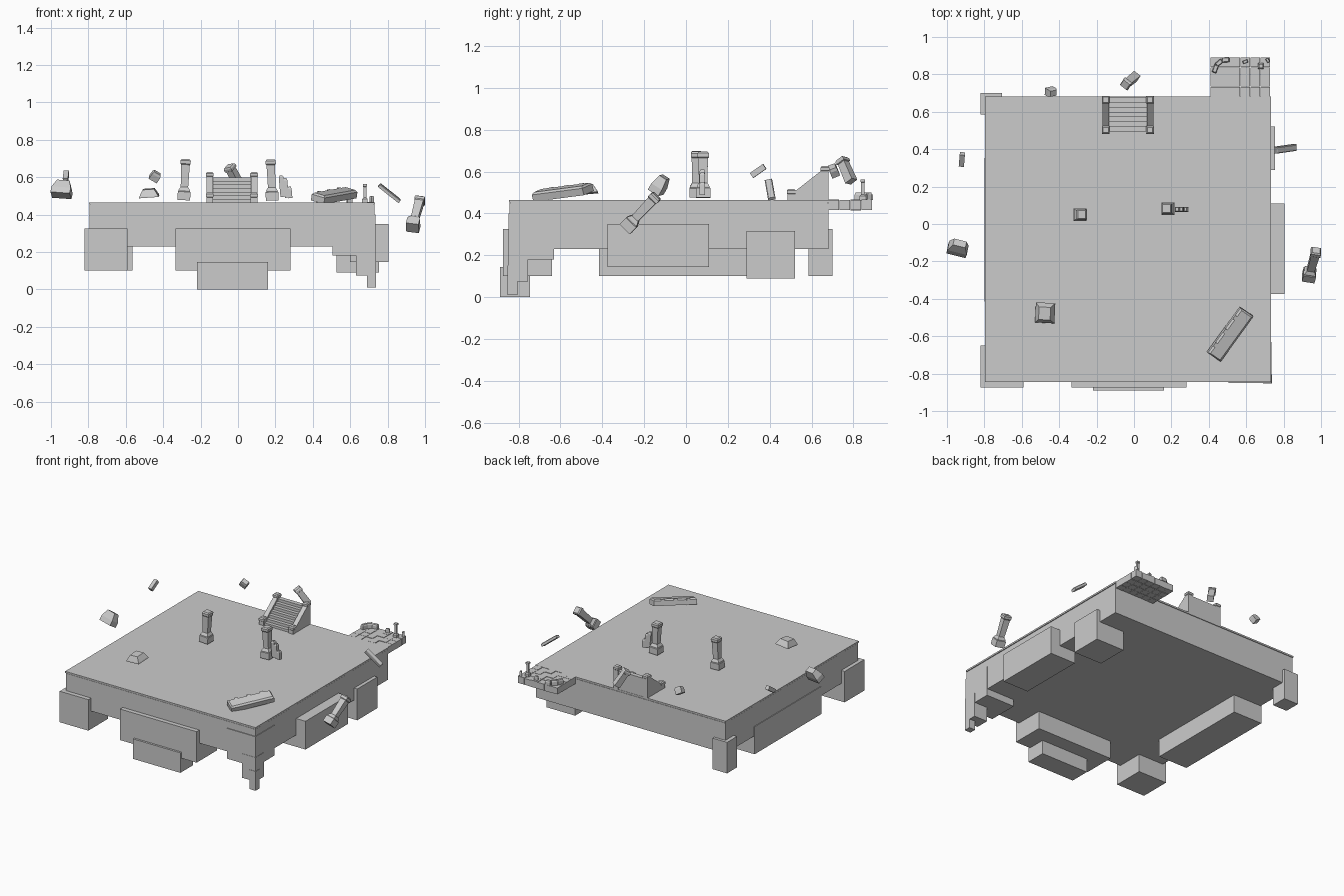
import bpy, bmesh, math, random
from mathutils import Vector, Matrix

if "Cube" in bpy.data.objects:
    bpy.data.objects.remove(bpy.data.objects["Cube"])

random.seed(4)


def finish(name, bm, loc=(0, 0, 0), rot=(0, 0, 0), axis=None, spin=0):
    """Turn a bmesh into a placed object; axis points its local z along a direction."""
    bmesh.ops.recalc_face_normals(bm, faces=bm.faces)
    me = bpy.data.meshes.new(name)
    bm.to_mesh(me)
    bm.free()
    ob = bpy.data.objects.new(name, me)
    bpy.context.collection.objects.link(ob)
    if axis:
        q = Vector(axis).to_track_quat('Z', 'Y').to_matrix().to_4x4()
        ob.matrix_world = Matrix.Translation(loc) @ q @ Matrix.Rotation(math.radians(spin), 4, 'Z')
    else:
        ob.location = loc
        ob.rotation_euler = [math.radians(a) for a in rot]
    return ob


def box(name, x0, x1, y0, y1, z0, z1):
    bm = bmesh.new()
    bmesh.ops.create_cube(bm, size=1)
    bmesh.ops.scale(bm, vec=(x1 - x0, y1 - y0, z1 - z0), verts=bm.verts)
    return finish(name, bm, ((x0 + x1) / 2, (y0 + y1) / 2, (z0 + z1) / 2))


def loft(name, rings, **place):
    """Rectangular rings (half x, half y, z) joined into a closed solid."""
    bm = bmesh.new()
    loops = [[bm.verts.new((sx * hx, sy * hy, z)) for sx, sy in ((-1, -1), (1, -1), (1, 1), (-1, 1))]
             for hx, hy, z in rings]
    for a, b in zip(loops, loops[1:]):
        for i in range(4):
            bm.faces.new((a[i], a[(i + 1) % 4], b[(i + 1) % 4], b[i]))
    bm.faces.new(loops[0])
    bm.faces.new(loops[-1])
    return finish(name, bm, **place)


def extrude_x(name, profile, x0, x1):
    """Side profile of (y, z) points extruded along x."""
    bm = bmesh.new()
    f = bm.faces.new([bm.verts.new((x0, y, z)) for y, z in profile])
    r = bmesh.ops.extrude_face_region(bm, geom=[f])
    bmesh.ops.translate(bm, vec=(x1 - x0, 0, 0),
                        verts=[v for v in r['geom'] if isinstance(v, bmesh.types.BMVert)])
    return finish(name, bm)


# Floor slab with thin paving layer
box("ground_slab", -.793, .73, -.843, .68, .23, .45)
box("paving_layer", -.796, .733, -.846, .682, .453, .465)
box("paving_joint", -.79, .727, -.84, .677, .45, .453)

# Broken masonry hanging around the edges
for n, b in {
    "front_left_block": (-.82, -.59, -.875, -.65, .10, .325),
    "front_block": (-.335, .28, -.875, -.64, .10, .325),
    "front_lower_block": (-.22, .16, -.89, -.745, 0, .145),
    "left_block": (-.798, -.565, -.415, .352, .10, .3),
    "back_left_block": (-.82, -.705, .585, .70, .10, .325),
    "right_block": (.60, .805, -.375, .11, .145, .35),
    "right_rear_block": (.527, .755, .29, .52, .09, .317),
    "corner_block_upper": (.505, .734, -.849, -.63, .18, .40),
    "corner_block_middle": (.63, .736, -.851, -.755, .075, .25),
    "corner_block_lower": (.69, .738, -.853, -.805, .01, .15),
}.items():
    box(n, *b)

# Tiled landing at the back right
nx, ny = 6, 4
tx, ty = .32 / nx, .21 / ny
for i in range(nx):
    for j in range(ny):
        x, y = .41 + i * tx, .682 + j * ty
        box("landing_tile", x, x + tx - .002, y, y + ty - .002,
            .415 + random.uniform(0, .002), .466 - random.uniform(0, .004))

# Small post and rubble on the landing
loft("landing_post", [(.015, .015, 0), (.015, .015, .02), (.008, .008, .027),
                      (.008, .008, .085), (.011, .011, .087), (.011, .011, .1)], loc=(.678, .845, .463))
for x, y, w, d, h, a in ((.435, .83, .012, .022, .035, -20), (.455, .862, .012, .02, .035, -50),
                         (.49, .878, .014, .02, .03, -85), (.595, .868, .014, .008, .03, 20),
                         (.715, .875, .008, .012, .035, 30)):
    loft("landing_rubble", [(w, d, 0), (w, d, h * .7), (w * .7, d * .8, h)],
         loc=(x, y, .464), rot=(0, 0, a))

# Stairs: stepped core, sloped side walls, capped posts
steps = 7
prof = [(.68, .465), (.495, .465)]
for k in range(steps):
    z = .482 + k * .0195
    y = .495 + k * .0255
    prof += [(y, z), (y + .0255, z)]
prof[-1] = (.68, prof[-1][1])
extrude_x("stair_steps", prof, -.135, .07)
for x in (-.151, .086):
    extrude_x("stair_wall", [(.50, .465), (.68, .465), (.68, .615), (.66, .615), (.52, .505), (.50, .505)],
              x - .017, x + .017)
    for y, h in ((.503, .052), (.664, .162)):
        loft("stair_post", [(.018, .018, 0), (.018, .018, h - .025), (.021, .021, h - .022),
                            (.021, .021, h - .008), (.014, .014, h)], loc=(x, y, .465))

# Square columns: two standing, one thrown off the right side
column = [(h, h, z) for h, z in ((.034, 0), (.034, .045), (.03, .048), (.03, .054), (.023, .066),
                                 (.02, .07), (.023, .19), (.027, .195), (.027, .212), (.021, .22))]
loft("column_left", column, loc=(-.29, .05, .477), axis=(.05, 0, 1))
loft("column_right", column, loc=(.183, .082, .475), axis=(-.04, 0, 1))
loft("column_fallen", column, loc=(.932, -.288, .328), axis=(.045, .155, .165), spin=10)

# Splintered fragment beside the right column
for x, w, z0, z1 in ((.24, .013, .495, .61), (.262, .01, .49, .595), (.281, .01, .488, .55)):
    loft("column_splinter", [(w, .014, 0), (w, .014, z1 - z0 - .012), (w * .6, .009, z1 - z0)],
         loc=(x, .078, z0), rot=(0, -5, 0))

# Notched beam lying on the floor
beam = loft("fallen_beam", [(.15, .043, -.022), (.15, .043, .012), (.142, .032, .022)],
            loc=(.515, -.59, .503), axis=(-.16, -.1, 1))
beam.rotation_euler = (math.radians(14), math.radians(-6), math.radians(54))
for k in (-.09, .0, .09):
    nub = box("beam_notch", -.012, .012, -.008, .008, -.012, .012)
    nub.matrix_world = beam.matrix_basis @ Matrix.Translation((k, .036, .01))

# Loose capstones and flying debris
loft("capstone_floor", [(.052, .054, 0), (.05, .052, .008), (.031, .034, .042)],
     loc=(-.475, -.475, .495), rot=(5, -4, -3))
loft("capstone_left", [(.053, .03, 0), (.053, .03, .035), (.034, .02, .085)],
     loc=(-.947, -.145, .502), rot=(-32, 4, -14))
loft("debris_left", [(.014, .014, -.038), (.014, .014, .038)], loc=(-.92, .345, .603), axis=(.005, .06, .042))
loft("debris_right", [(.07, .018, -.01), (.07, .018, .006), (.064, .014, .01)],
     loc=(.81, .402, .515), rot=(14, 38, 8))
loft("debris_cube", [(.025, .02, -.024), (.025, .02, .01), (.02, .016, .024)],
     loc=(-.443, .706, .605), rot=(25, 30, 12))
loft("debris_column", [(.022, .022, 0), (.02, .02, .105), (.025, .025, .108), (.025, .025, .122), (.02, .02, .13)],
     loc=(.008, .79, .553), axis=(-.055, -.045, .105), spin=15)
